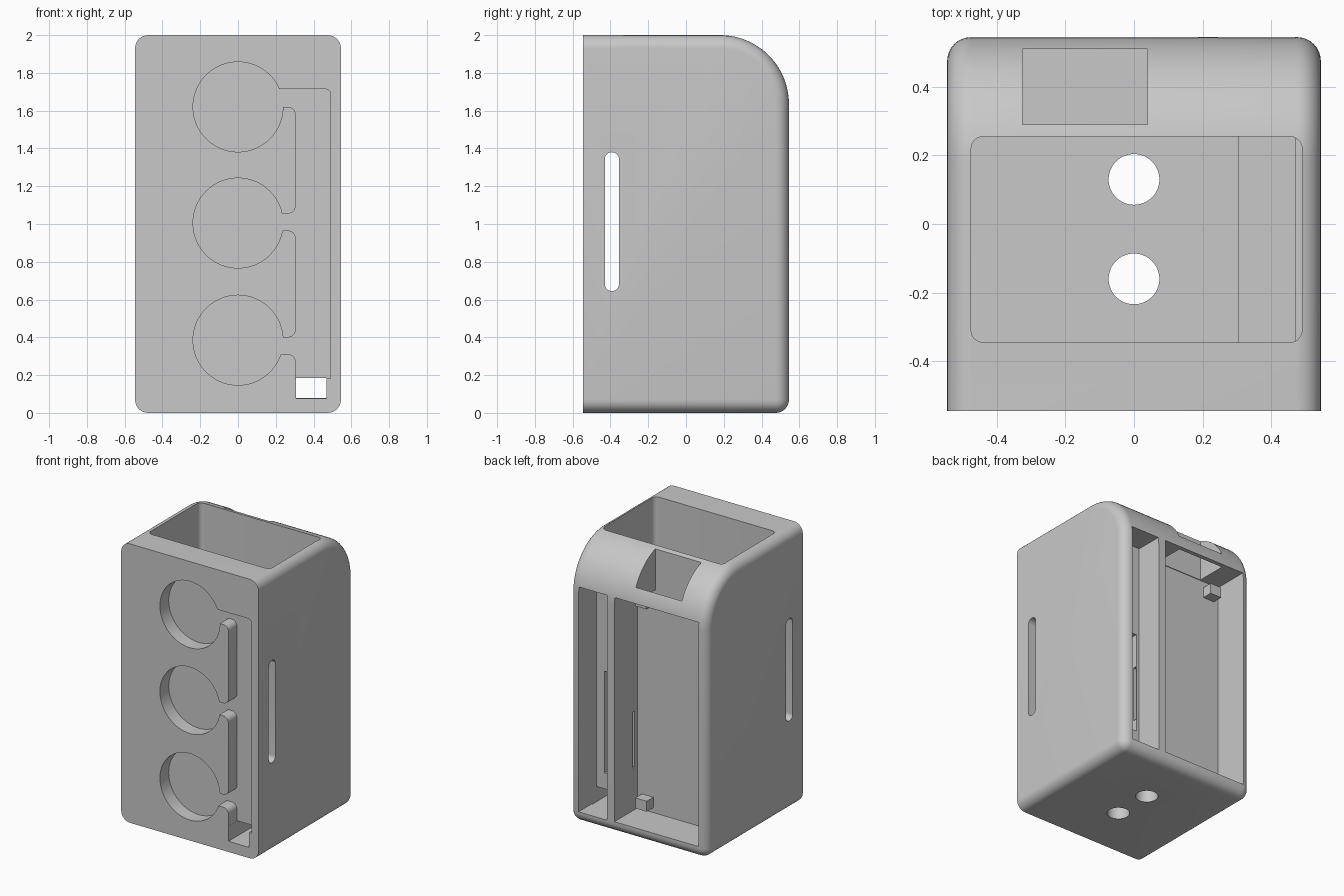
import bpy, bmesh
from math import cos, sin, pi
from mathutils import Vector

cube = bpy.data.objects.get("Cube")
if cube:
    bpy.data.objects.remove(cube, do_unlink=True)

GREY = (0.58, 0.58, 0.58, 1)
plastic = bpy.data.materials.new("grey plastic")
plastic.use_nodes = True
plastic.diffuse_color = GREY
plastic.node_tree.nodes["Principled BSDF"].inputs["Base Color"].default_value = GREY


def outline(corners, steps=8):
    """Polygon from (u, v) or (u, v, radius) corners, rounded where a radius is given."""
    pts = []
    for i, c in enumerate(corners):
        p = Vector(c[:2])
        if len(c) == 2:
            pts.append(p)
            continue
        a = (Vector(corners[i - 1][:2]) - p).normalized()
        b = (Vector(corners[(i + 1) % len(corners)][:2]) - p).normalized()
        for k in range(steps + 1):   # right-angled corners only
            t = k / steps * pi / 2
            pts.append(p + c[2] * (a * (1 - sin(t)) + b * (1 - cos(t))))
    return pts


def rect(u0, u1, v0, v1, r=None):
    cs = [(u0, v0), (u1, v0), (u1, v1), (u0, v1)]
    return outline([c + (r,) for c in cs] if r else cs)


def circle(u, v, r, n=64):
    return [Vector((u + r * cos(2 * pi * i / n), v + r * sin(2 * pi * i / n))) for i in range(n)]


def prism(name, pts, axis, lo, hi):
    """Extrude an outline along x, y or z."""
    place = {"x": lambda p, d: (d, p.x, p.y),
             "y": lambda p, d: (p.x, d, p.y),
             "z": lambda p, d: (p.x, p.y, d)}[axis]
    bm = bmesh.new()
    ends = [[bm.verts.new(place(p, d)) for p in pts] for d in (lo, hi)]
    bm.faces.new(ends[0])
    bm.faces.new(ends[1])
    for i in range(len(pts)):
        bm.faces.new((ends[0][i - 1], ends[0][i], ends[1][i], ends[1][i - 1]))
    bmesh.ops.recalc_face_normals(bm, faces=bm.faces)
    mesh = bpy.data.meshes.new(name)
    bm.to_mesh(mesh)
    bm.free()
    mesh.materials.append(plastic)
    ob = bpy.data.objects.new(name, mesh)
    bpy.context.collection.objects.link(ob)
    return ob


def cut(target, pts, axis, lo, hi):
    cutter = prism("cutter", pts, axis, lo, hi)
    cutter.hide_render = True
    mod = target.modifiers.new("cut", "BOOLEAN")
    mod.operation = "DIFFERENCE"
    mod.solver = "EXACT"
    mod.object = cutter
    bpy.context.view_layer.objects.active = target
    bpy.ops.object.modifier_apply(modifier=mod.name)
    bpy.data.objects.remove(cutter, do_unlink=True)


# Case: side profile with a large upper back curve, all but the front edges rounded
H = 0.545
case = prism("case", outline([(-H, 0), (H, 0), (H, 2, 0.365), (-H, 2)], 20), "x", -H, H)
bm = bmesh.new()
bm.from_mesh(case.data)
edges = [e for e in bm.edges if e.calc_face_angle() > 0.5
         and not all(v.co.y < -H + 0.001 for v in e.verts)]
bmesh.ops.bevel(bm, geom=edges, offset=0.07, offset_type="OFFSET", segments=8,
                profile=0.5, affect="EDGES", clamp_overlap=True)
bm.to_mesh(case.data)
bm.free()

# Top pocket and the two holes in its floor
cut(case, rect(-0.475, 0.49, -0.345, 0.255, 0.035), "z", 0.18, 2.1)
for y in (0.13, -0.16):
    cut(case, circle(0, y, 0.074), "z", -0.1, 0.3)

# Back compartments, either side of the divider
cut(case, rect(-0.48, 0.186, 0.085, 1.69), "y", 0.285, 0.7)
cut(case, rect(0.245, 0.47, 0.08, 1.69), "y", 0.345, 0.7)

# Window through the curved top into the wide compartment
cut(case, rect(-0.325, 0.04, 0.29, 0.51), "z", 1.6, 2.1)

# Cable recess and slit joining the two compartments
cut(case, rect(0.27, 0.405, 0.3, 1.03), "y", 0.287, 0.4)
cut(case, rect(0.315, 0.342, 0.39, 0.79), "x", 0.15, 0.3)

# Strap slot through both sides
cut(case, rect(-0.43, -0.355, 0.645, 1.38, 0.037), "x", -0.7, 0.7)

# Front dials and the comb-shaped channel linking them
for z in (0.385, 1.005, 1.62):
    cut(case, circle(0, z, 0.238, 96), "y", -0.6, -0.445)
R = 0.04
comb = [(0.17, 1.715), (0.49, 1.715, 0.03), (0.49, 0.183), (0.305, 0.183)]
for low, high in ((0.31, 0.4), (0.965, 1.055)):
    comb += [(0.305, low, R), (0.17, low), (0.17, high), (0.305, high, R)]
comb += [(0.305, 1.62, R), (0.17, 1.62)]
cut(case, outline(comb), "y", -0.6, -0.447)

# Cable passage from the front to the narrow compartment
cut(case, rect(0.306, 0.469, 0.076, 0.186), "y", -0.6, 0.4)

# Four mounting posts in the wide compartment
posts = []
for side, x in (("left", 0.06), ("right", -0.445)):
    for level, z in (("lower", 0.12), ("upper", 1.57)):
        posts.append(prism(f"{level}_{side}_post", rect(x, x + 0.09, z, z + 0.075),
                           "y", 0.28, 0.36))

# Smooth curves, crisp edges
bpy.ops.object.select_all(action="DESELECT")
case.select_set(True)
bpy.context.view_layer.objects.active = case
bpy.ops.object.shade_smooth_by_angle(angle=0.5)
